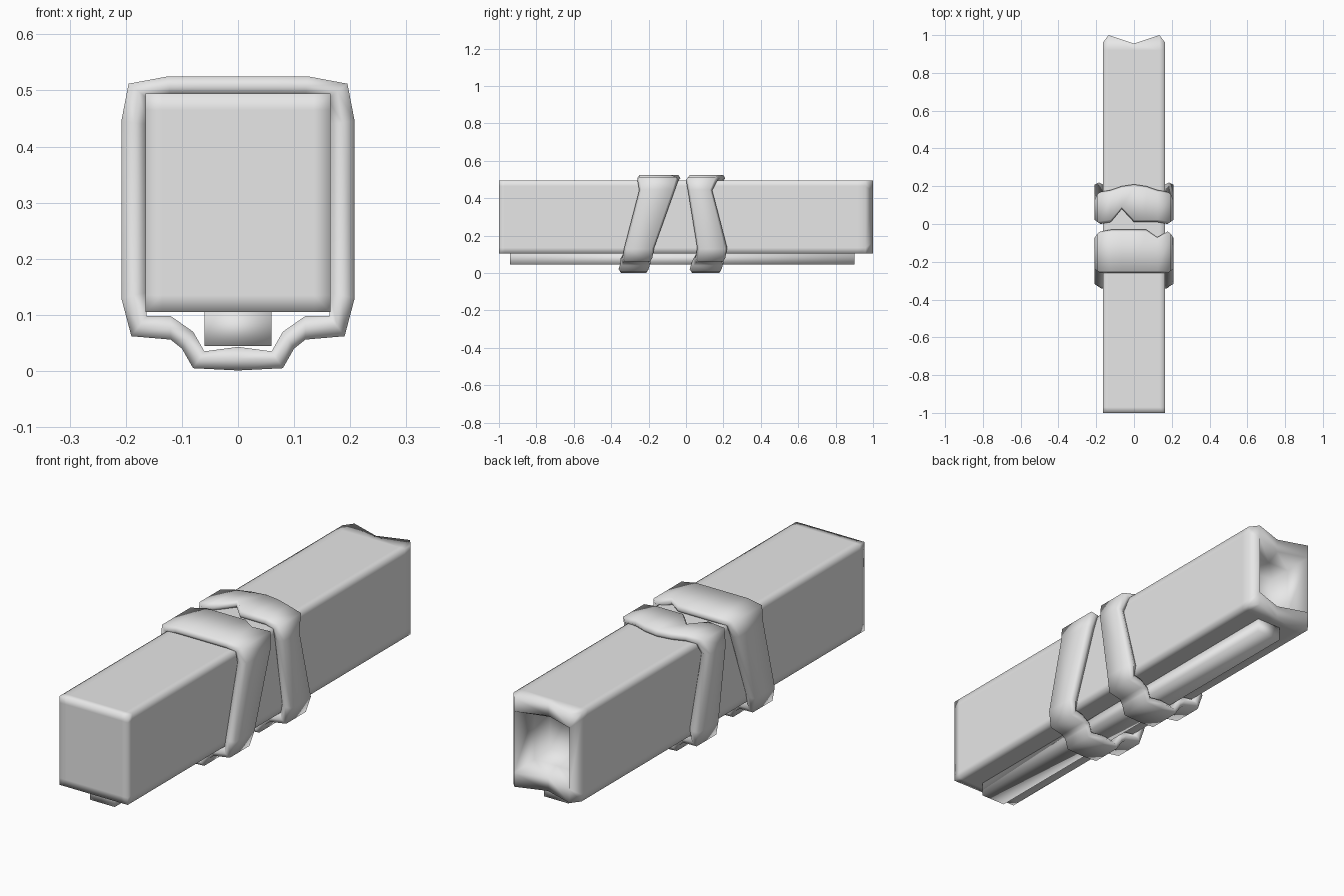
import bpy
import bmesh

cube = bpy.data.objects.get("Cube")
if cube:
    bpy.data.objects.remove(cube, do_unlink=True)

grey = bpy.data.materials.new("light_grey")
grey.use_nodes = True
colour = (0.8, 0.8, 0.8, 1)
grey.diffuse_color = colour
grey.node_tree.nodes["Principled BSDF"].inputs["Base Color"].default_value = colour


def loft(bm, rings, closed=False):
    """Skin a list of equal point rings and return the vertex rings."""
    loops = [[bm.verts.new(p) for p in ring] for ring in rings]
    pairs = list(zip(loops, loops[1:]))
    if closed:
        pairs.append((loops[-1], loops[0]))
    for a, b in pairs:
        for i in range(len(a)):
            j = (i + 1) % len(a)
            bm.faces.new((a[i], a[j], b[j], b[i]))
    return loops


def finish(name, bm):
    """Turn a bmesh into a smooth shaded object."""
    bmesh.ops.recalc_face_normals(bm, faces=bm.faces)
    for face in bm.faces:
        face.smooth = True
    mesh = bpy.data.meshes.new(name)
    bm.to_mesh(mesh)
    bm.free()
    mesh.materials.append(grey)
    obj = bpy.data.objects.new(name, mesh)
    bpy.context.collection.objects.link(obj)
    return obj


def clamp(value, low, high):
    return max(low, min(high, value))


# Long square body with soft edges and a hollow, notched back end
HALF, LOW, HIGH, EDGE = 0.165, 0.105, 0.495, 0.03
INNER = HALF - EDGE
xs = [-HALF, -INNER, 0, INNER, HALF]
zs = [LOW + EDGE, HIGH - EDGE]
outline = [(x, LOW) for x in xs] + [(HALF, z) for z in zs]
outline += [(x, HIGH) for x in reversed(xs)] + [(-HALF, z) for z in reversed(zs)]


def end_y(x):
    if x == 0:
        return 0.955
    return 0.96 if abs(x) > INNER else 1


def inset(margin_x, margin_z, y=None):
    ring = []
    for x, z in outline:
        px = clamp(x, margin_x - HALF, HALF - margin_x)
        pz = clamp(z, LOW + margin_z, HIGH - margin_z)
        ring.append((px, end_y(px) if y is None else y, pz))
    return ring


bm = bmesh.new()
rings = [inset(EDGE, EDGE, -1), inset(0, 0, -1), inset(0, 0, EDGE - 1),
         inset(0, 0, 0.92), inset(0, 0), inset(EDGE, 0.06),
         inset(0.06, 0.09, 0.9), inset(0.08, 0.11, 0.82)]
loops = loft(bm, rings)
bm.faces.new(loops[0])
bm.faces.new(loops[-1])
bmesh.ops.remove_doubles(bm, verts=bm.verts, dist=0.0005)
bmesh.ops.dissolve_degenerate(bm, edges=bm.edges, dist=0.0005)
finish("body", bm)

# Narrow rail under the body
bm = bmesh.new()
bmesh.ops.create_cube(bm, size=1)
for v in bm.verts:
    v.co = (v.co.x * 0.12, v.co.y * 1.84 - 0.02, v.co.z * 0.062 + 0.076)
finish("bottom_rail", bm)

# Strap route on one side, top to bottom: outer x, z and inner x, z
route = [
    (0, 0.525, 0, 0.49), (0.065, 0.525, 0.065, 0.49),
    (0.125, 0.525, 0.12, 0.49), (0.195, 0.512, 0.16, 0.485),
    (0.208, 0.445, 0.163, 0.44), (0.208, 0.13, 0.163, 0.14),
    (0.19, 0.062, 0.163, 0.098), (0.12, 0.056, 0.12, 0.098),
    (0.1, 0.04, 0.08, 0.07), (0.08, 0.005, 0.06, 0.035),
    (0, 0.001, 0, 0.043),
]


def strap(name, front, back, notch):
    """Wrap a rounded band round the body, with a notch in one edge."""
    notch_index, notch_side, front_shift, back_shift = notch
    last = len(route) - 1
    stations = [(i, 1) for i in range(last + 1)]
    stations += [(i, -1) for i in range(last - 1, 0, -1)]
    rings = []
    for i, side in stations:
        ox, oz, ix, iz = route[i]
        y0, y1 = front[i], back[i]
        if (i, side) == (notch_index, notch_side):
            y0, y1 = y0 + front_shift, y1 + back_shift
        mx, mz = (ox + ix) / 2, (oz + iz) / 2
        soft = 0.012
        section = [(ox, y0 + soft, oz), (ox, y1 - soft, oz), (mx, y1, mz),
                   (ix, y1 - soft, iz), (ix, y0 + soft, iz), (mx, y0, mz)]
        rings.append([(x * side, y, z) for x, y, z in section])
    bm = bmesh.new()
    loft(bm, rings, closed=True)
    return finish(name, bm)


strap("front_strap",
      [-0.26, -0.26, -0.26, -0.26, -0.25, -0.33, -0.34, -0.35, -0.35, -0.36, -0.36],
      [-0.03, -0.03, -0.03, -0.04, -0.06, -0.17, -0.18, -0.19, -0.19, -0.2, -0.2],
      (2, 1, 0, -0.04))
strap("rear_strap",
      [0.01, 0.01, 0.01, 0, 0.01, 0.06, 0.05, 0.04, 0.03, 0.02, 0.02],
      [0.21, 0.2, 0.18, 0.17, 0.14, 0.22, 0.21, 0.2, 0.2, 0.19, 0.19],
      (1, -1, 0.07, 0))
